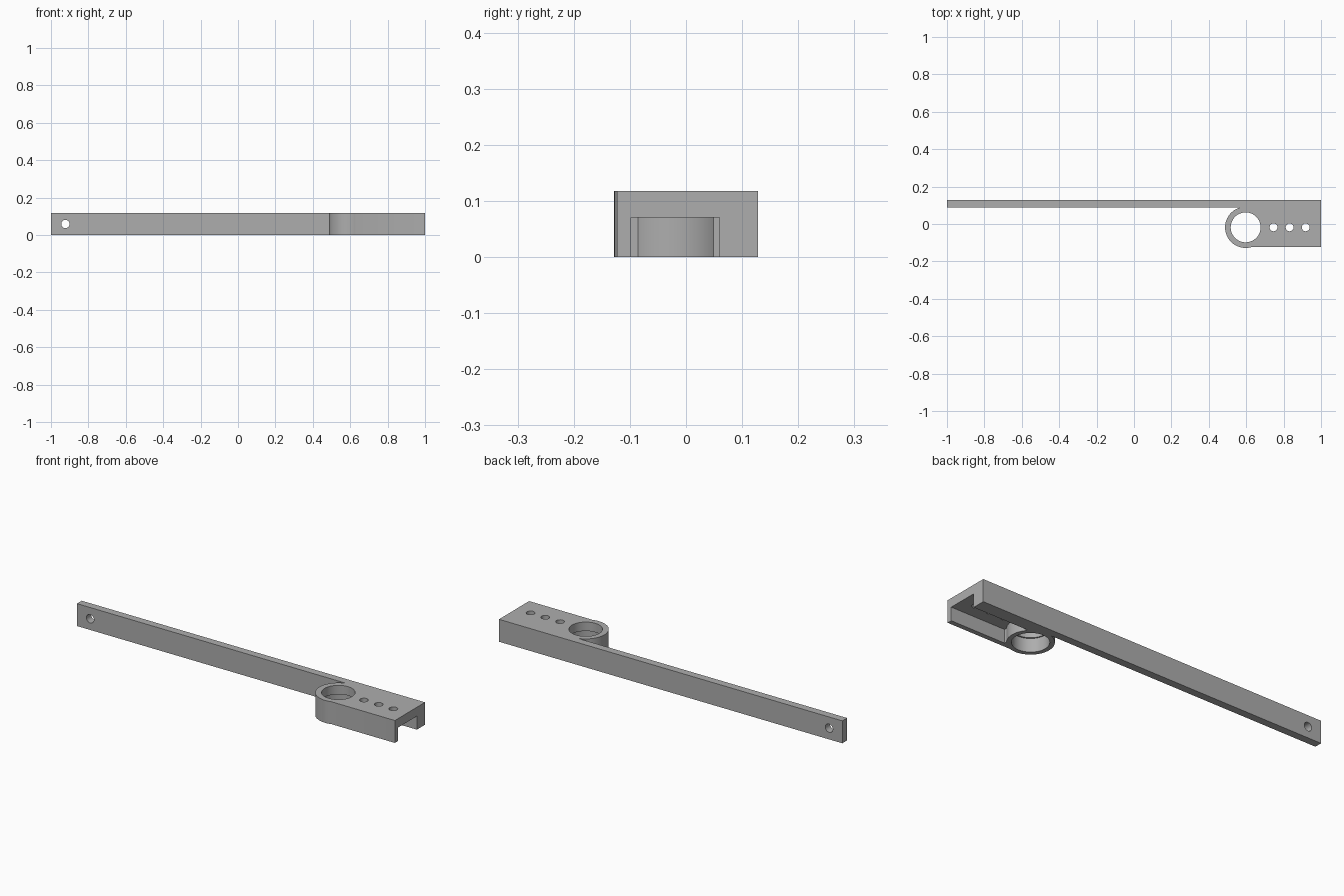
import bpy, bmesh, math
from mathutils import Matrix, Vector

cube = bpy.data.objects.get("Cube")
if cube:
    bpy.data.objects.remove(cube, do_unlink=True)

H = 0.118                    # overall height
CX, CY = 0.597, -0.018       # ring centre
FRONT, BACK = -0.123, 0.128

grey = bpy.data.materials.new("plain_grey")
grey.use_nodes = True
colour = (0.42, 0.42, 0.42, 1)
grey.diffuse_color = colour
grey.node_tree.nodes["Principled BSDF"].inputs["Base Color"].default_value = colour


def finish(name, bm):
    bmesh.ops.recalc_face_normals(bm, faces=bm.faces)
    mesh = bpy.data.meshes.new(name)
    bm.to_mesh(mesh)
    bm.free()
    mesh.materials.append(grey)
    obj = bpy.data.objects.new(name, mesh)
    bpy.context.collection.objects.link(obj)
    return obj


def prism(name, outline, z0, z1):
    bm = bmesh.new()
    face = bm.faces.new([bm.verts.new((x, y, z0)) for x, y in outline])
    new = bmesh.ops.extrude_face_region(bm, geom=[face])["geom"]
    verts = [v for v in new if isinstance(v, bmesh.types.BMVert)]
    bmesh.ops.translate(bm, verts=verts, vec=(0, 0, z1 - z0))
    return finish(name, bm)


def cylinder(name, centre, radius, depth, axis="Z", sides=64):
    turn = Matrix.Rotation(math.pi / 2, 4, "X") if axis == "Y" else Matrix()
    bm = bmesh.new()
    bmesh.ops.create_cone(bm, cap_ends=True, segments=sides, radius1=radius,
                          radius2=radius, depth=depth,
                          matrix=Matrix.Translation(Vector(centre)) @ turn)
    return finish(name, bm)


def combine(target, tool, operation):
    mod = target.modifiers.new(operation.lower(), "BOOLEAN")
    mod.operation = operation
    mod.solver = "EXACT"
    mod.object = tool
    bpy.context.view_layer.objects.active = target
    bpy.ops.object.modifier_apply(modifier=mod.name)
    bpy.data.objects.remove(tool, do_unlink=True)


# Long arm and end block, one L-shaped profile
arm = prism("arm_and_clamp", [(-1, 0.088), (CX, 0.088), (CX, FRONT), (1, FRONT),
                              (1, BACK), (-1, BACK)], 0, H)

# Channel under the block, open at the end
channel = prism("channel_cutter", [(0.684, -0.098), (1.1, -0.098),
                                   (1.1, 0.06), (0.684, 0.06)], -0.1, 0.071)
combine(arm, channel, "DIFFERENCE")

# Round collar
combine(arm, cylinder("collar", (CX, CY, H / 2), 0.11, H, sides=96), "UNION")

# Collar bore, with a wider step below
combine(arm, cylinder("bore_cutter", (CX, CY, H / 2), 0.08, 0.4), "DIFFERENCE")
combine(arm, cylinder("step_cutter", (CX, CY, -0.029), 0.087, 0.2), "DIFFERENCE")

# Row of holes through the block, and the cross hole in the arm
for x in (0.746, 0.832, 0.918):
    combine(arm, cylinder("hole_cutter", (x, CY, H / 2), 0.021, 0.4, sides=32), "DIFFERENCE")
combine(arm, cylinder("pin_cutter", (-0.923, 0.108, H / 2), 0.022, 0.2, "Y", 32), "DIFFERENCE")

bpy.ops.object.select_all(action="DESELECT")
arm.select_set(True)
bpy.context.view_layer.objects.active = arm
bpy.ops.object.shade_smooth_by_angle(angle=math.radians(30))
